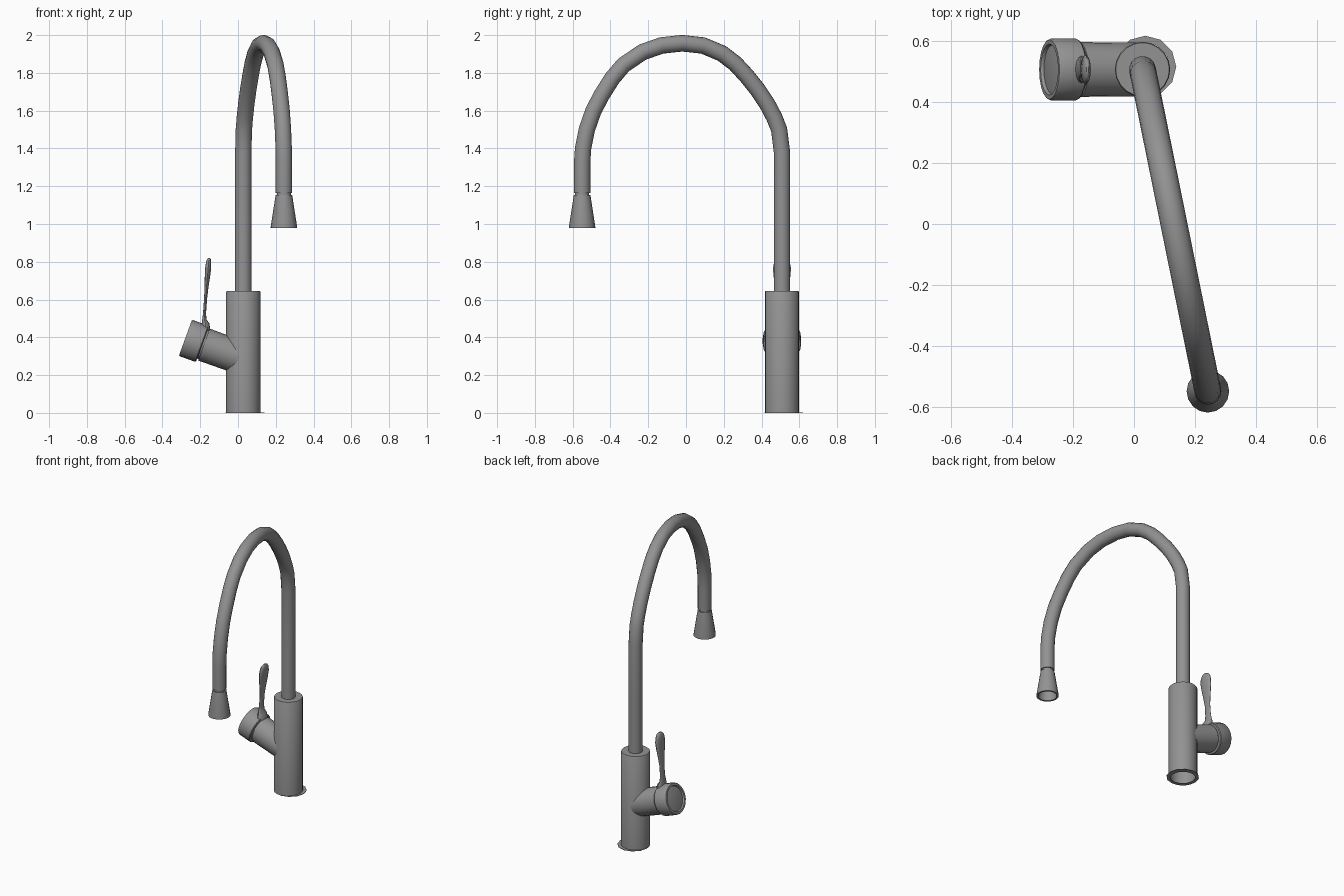
import bpy, bmesh, math
from mathutils import Vector

if "Cube" in bpy.data.objects:
    bpy.data.objects.remove(bpy.data.objects["Cube"])

steel = bpy.data.materials.new("brushed_steel")
steel.diffuse_color = (0.29, 0.29, 0.29, 1)
steel.use_nodes = True
steel.node_tree.nodes["Principled BSDF"].inputs["Base Color"].default_value = steel.diffuse_color


def loft(name, rings, sides=16, cap_start=True, cap_end=True):
    """Skin a list of elliptical rings: (centre, u radius vector, v radius vector)."""
    bm = bmesh.new()
    loops = []
    for c, u, v in rings:
        loops.append([bm.verts.new(c + u * math.cos(2 * math.pi * i / sides)
                                   + v * math.sin(2 * math.pi * i / sides))
                      for i in range(sides)])
    for a, b in zip(loops, loops[1:]):
        for i in range(sides):
            j = (i + 1) % sides
            bm.faces.new((a[i], a[j], b[j], b[i]))
    if cap_start:
        bm.faces.new(loops[0][::-1])
    if cap_end:
        bm.faces.new(loops[-1])
    bmesh.ops.recalc_face_normals(bm, faces=bm.faces)
    mesh = bpy.data.meshes.new(name)
    bm.to_mesh(mesh)
    bm.free()
    mesh.materials.append(steel)
    ob = bpy.data.objects.new(name, mesh)
    bpy.context.collection.objects.link(ob)
    bpy.context.view_layer.objects.active = ob
    ob.select_set(True)
    bpy.ops.object.shade_smooth_by_angle(angle=math.radians(35))
    ob.select_set(False)
    return ob


def turned(name, origin, axis, profile, **kw):
    """Revolve (distance along axis, radius) pairs about an axis."""
    axis = Vector(axis).normalized()
    u = Vector((0, 1, 0))
    v = axis.cross(u).normalized()
    return loft(name, [(Vector(origin) + axis * t, u * r, v * r) for t, r in profile], **kw)


BX, BY = 0.028, 0.508      # body axis
HX, HY = 0.243, -0.55      # spray head axis
UP = (0, 0, 1)

# Hollow body, open underneath
turned("body", (BX, BY, 0), UP,
       [(0.62, 0.08), (0, 0.08), (0, 0.091), (0.64, 0.091), (0.645, 0.088)], sides=20)

# Thin base flange, slightly off the body axis
turned("base_flange", (0.037, 0.517, 0), UP,
       [(0.003, 0.08), (0, 0.08), (0, 0.102), (0.003, 0.102), (0.003, 0.08)],
       sides=12, cap_start=False, cap_end=False)

# Gooseneck spout: centre line as (y, z), x follows y linearly
path = [(BY, 0.63), (BY, 1.0), (BY, 1.38), (0.493, 1.5), (0.467, 1.565), (0.43, 1.635),
        (0.38, 1.71), (0.32, 1.785), (0.26, 1.85), (0.19, 1.903), (0.09, 1.945),
        (-0.02, 1.957), (-0.13, 1.945), (-0.23, 1.91), (-0.33, 1.842), (-0.39, 1.772),
        (-0.445, 1.685), (-0.49, 1.6), (-0.525, 1.5), (-0.545, 1.4), (HY, 1.32), (HY, 1.165)]
pts = [Vector((BX + (HX - BX) * (BY - y) / (BY - HY), y, z)) for y, z in path]
side = Vector((HX - BX, HY - BY, 0)).cross(Vector(UP)).normalized()
rings = []
for i, p in enumerate(pts):
    t1 = (p - pts[max(i - 1, 0)]).normalized()
    t2 = (pts[min(i + 1, len(pts) - 1)] - p).normalized()
    t = (t1 + t2).normalized()
    rings.append((p, side * 0.044, t.cross(side) * 0.044))
loft("spout", rings)

# Flared spray head with a short neck and a recessed outlet
turned("spray_head", (HX, HY, 0), UP,
       [(1.17, 0.037), (1.153, 0.037), (1.153, 0.044), (0.985, 0.07), (0.98, 0.07),
        (0.98, 0.058), (1.06, 0.05)])

# Tilted valve arm and its control cap
tilt = math.radians(20)
axis = (-math.cos(tilt), 0, math.sin(tilt))
pivot = (BX, BY, 0.286)
turned("valve_arm", pivot, axis, [(0.02, 0.088), (0.222, 0.09), (0.222, 0.082), (0.235, 0.082)],
       sides=20)
turned("control_cap", pivot, axis,
       [(0.23, 0.08), (0.23, 0.098), (0.235, 0.102), (0.32, 0.102), (0.326, 0.098),
        (0.326, 0.084), (0.316, 0.08), (0.32, 0.05), (0.322, 0.015)], sides=20)

# Spoon-shaped lever: (x, z, half thickness, half width)
lever = [(-0.172, 0.44, 0.026, 0.046), (-0.172, 0.475, 0.02, 0.042), (-0.178, 0.495, 0.011, 0.032),
         (-0.177, 0.53, 0.008, 0.025), (-0.172, 0.6, 0.008, 0.024), (-0.167, 0.66, 0.010, 0.033),
         (-0.162, 0.72, 0.014, 0.044), (-0.158, 0.765, 0.016, 0.048), (-0.156, 0.795, 0.014, 0.042),
         (-0.154, 0.813, 0.010, 0.028), (-0.153, 0.821, 0.004, 0.010)]
loft("lever", [(Vector((x, BY, z)), Vector((a, 0, 0)), Vector((0, b, 0)))
               for x, z, a, b in lever])
